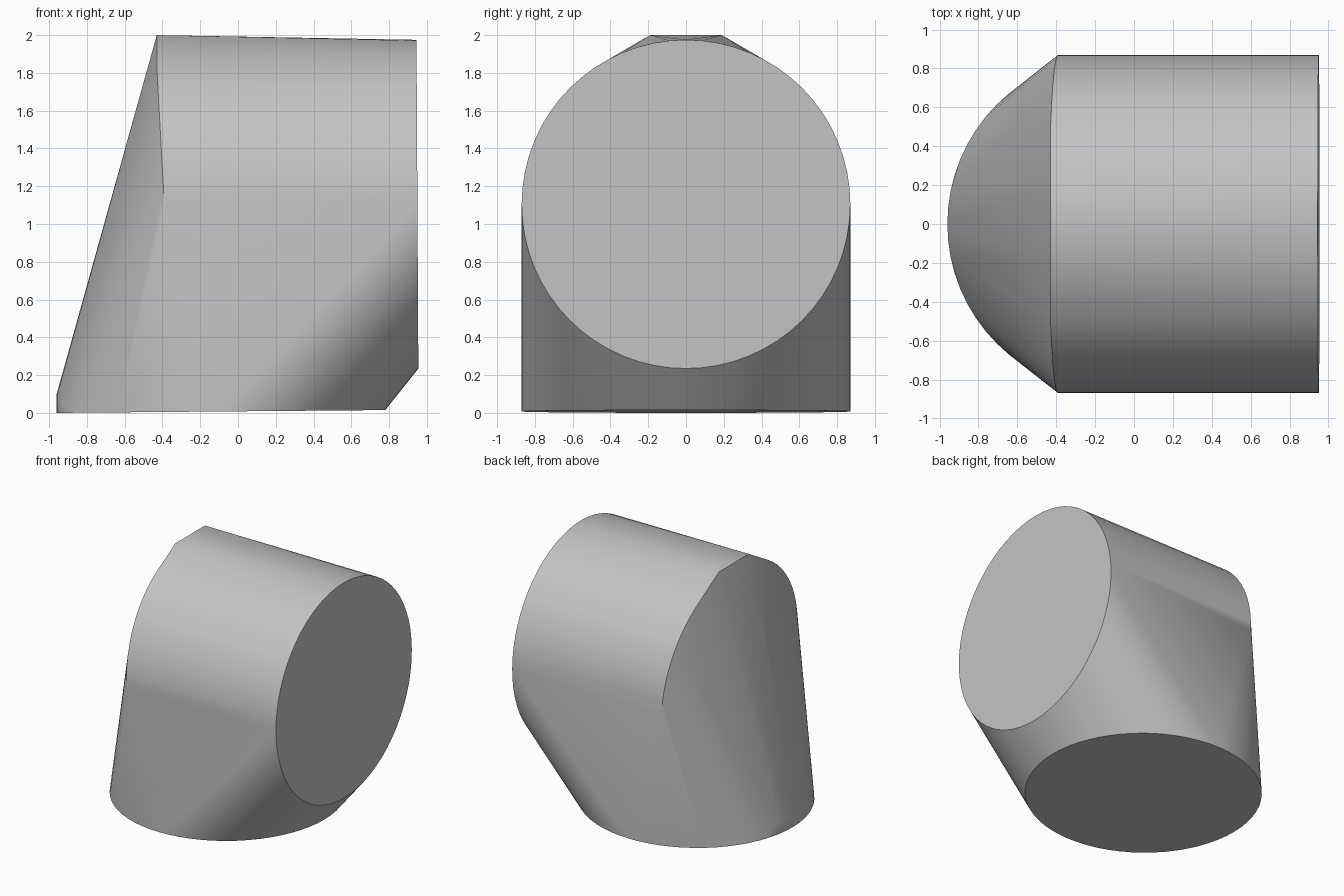
import bpy
import bmesh
import math
from mathutils import Vector

cube = bpy.data.objects.get("Cube")
if cube:
    bpy.data.objects.remove(cube, do_unlink=True)

R = 0.87          # radius of both round openings
SIDES = 64
AXIS_X = -0.09    # centre of the base disc
AXIS_Z = 1.105    # centre height of the side disc

grey = bpy.data.materials.new("plain grey")
grey.use_nodes = True
colour = (0.55, 0.55, 0.55, 1)
grey.diffuse_color = colour
grey.node_tree.nodes["Principled BSDF"].inputs["Base Color"].default_value = colour

angles = [2 * math.pi * i / SIDES for i in range(SIDES)]
points = []

# Base disc, very slightly tilted
for a in angles:
    c, s = math.cos(a), math.sin(a)
    points.append((AXIS_X + R * c, R * s, 0.0075 * (1 + c)))
    # Short upright lip at the far back of the base
    if c < -0.97:
        points.append((AXIS_X + R * c, R * s, 0.1))

# Side disc, leaning back slightly
for a in angles:
    c, s = math.cos(a), math.sin(a)
    points.append((0.95 - 0.005 * s, R * c, AXIS_Z + R * s))

# Upper half of the shoulder ring, drawn inward at its sides
for a in angles[:SIDES // 2 + 1]:
    c, s = math.cos(a), math.sin(a)
    points.append((-0.39 - 0.04 * min(1, s * 1.2), R * c, AXIS_Z + R * s))

# Flat ridge at the top of the shoulder
for y in (-0.19, 0.19):
    points.append((-0.43, y, 2.0))

# Elbow body wraps the discs and ridge in one convex skin
bm = bmesh.new()
for p in points:
    bm.verts.new(Vector(p))
hull = bmesh.ops.convex_hull(bm, input=bm.verts[:])
loose = {g for g in hull["geom_interior"] + hull["geom_unused"]
         if isinstance(g, bmesh.types.BMVert)}
bmesh.ops.delete(bm, geom=list(loose), context="VERTS")
bmesh.ops.dissolve_limit(bm, angle_limit=math.radians(0.3),
                         verts=bm.verts[:], edges=bm.edges[:])
bmesh.ops.recalc_face_normals(bm, faces=bm.faces[:])

mesh = bpy.data.meshes.new("elbow_body")
bm.to_mesh(mesh)
bm.free()
mesh.materials.append(grey)
body = bpy.data.objects.new("elbow_body", mesh)
bpy.context.collection.objects.link(body)

bpy.ops.object.select_all(action="DESELECT")
body.select_set(True)
bpy.context.view_layer.objects.active = body
bpy.ops.object.shade_smooth_by_angle(angle=math.radians(30))
